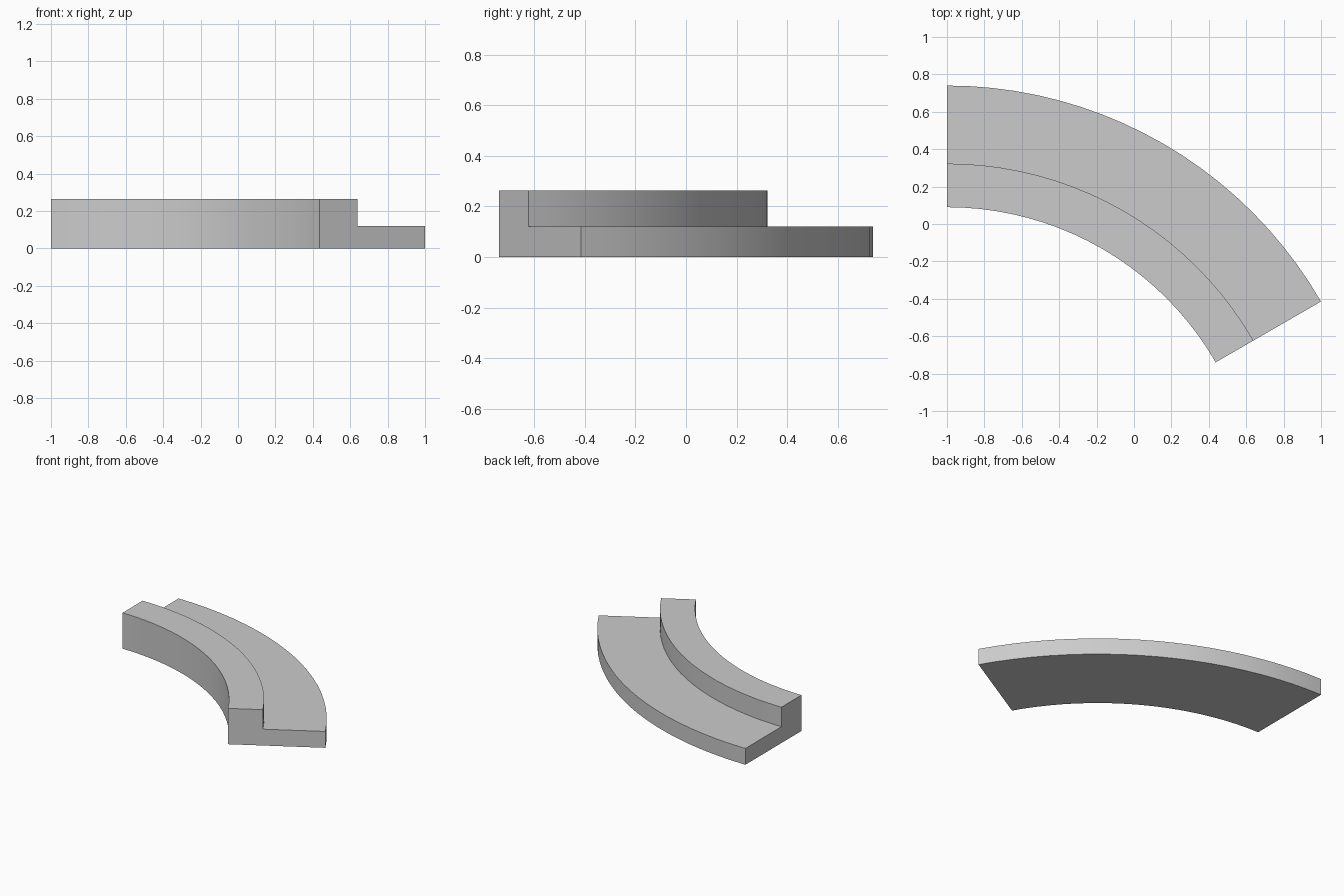
import bpy
import bmesh
from math import sin, cos, radians

cube = bpy.data.objects.get("Cube")
if cube:
    bpy.data.objects.remove(cube, do_unlink=True)

# Plain grey material
grey = bpy.data.materials.new("light grey")
grey.use_nodes = True
colour = (0.6, 0.6, 0.6, 1)
grey.diffuse_color = colour
grey.node_tree.nodes["Principled BSDF"].inputs["Base Color"].default_value = colour

# Stepped cross-section as (radius, height): tall inner kerb, low outer ledge
INNER, STEP, OUTER = 1.659, 1.892, 2.309
LOW, HIGH = 0.12, 0.263
profile = [(INNER, 0), (OUTER, 0), (OUTER, LOW), (STEP, LOW), (STEP, HIGH), (INNER, HIGH)]
CENTRE_X, CENTRE_Y = -1.0, 0.74 - OUTER
SWEEP, SEGMENTS = radians(60), 20

# Sweep the section around the arc centre
bm = bmesh.new()
rings = []
for i in range(SEGMENTS + 1):
    a = SWEEP * i / SEGMENTS
    rings.append([bm.verts.new((CENTRE_X + r * sin(a), CENTRE_Y + r * cos(a), z))
                  for r, z in profile])
n = len(profile)
for a, b in zip(rings, rings[1:]):
    for j in range(n):
        k = (j + 1) % n
        bm.faces.new((a[j], a[k], b[k], b[j]))

# Flat end caps
bm.faces.new(rings[0])
bm.faces.new(rings[-1])
bmesh.ops.recalc_face_normals(bm, faces=bm.faces)

mesh = bpy.data.meshes.new("curved_stepped_rail")
bm.to_mesh(mesh)
bm.free()
mesh.materials.append(grey)
rail = bpy.data.objects.new("curved_stepped_rail", mesh)
bpy.context.collection.objects.link(rail)

# Smooth curved walls, sharp corners
bpy.context.view_layer.objects.active = rail
rail.select_set(True)
bpy.ops.object.shade_smooth_by_angle(angle=radians(30))
